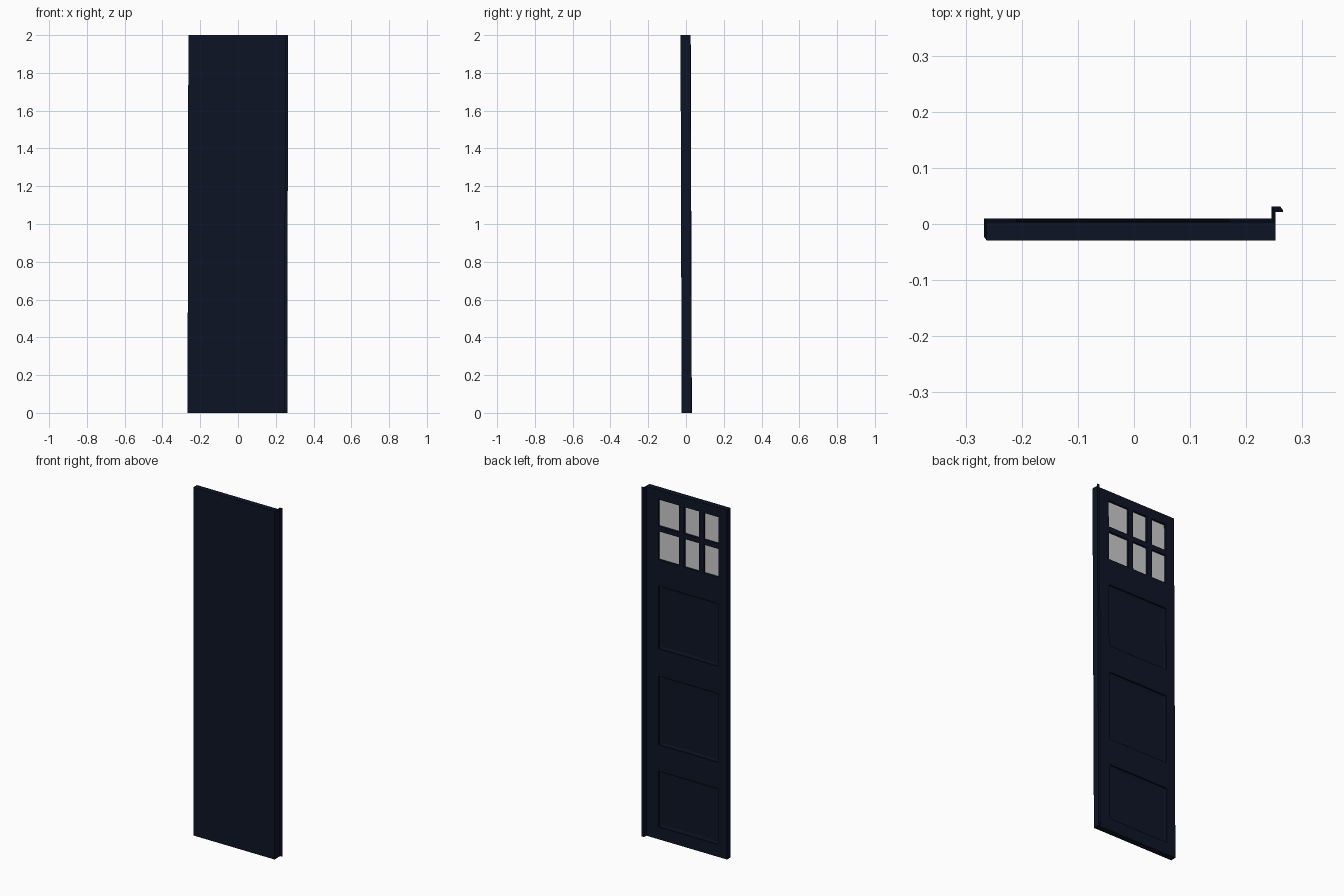
import bpy, bmesh

if "Cube" in bpy.data.objects:
    bpy.data.objects.remove(bpy.data.objects["Cube"])

FRONT, BACK = -0.026, 0.007
RECESS = 0.012

paint = bpy.data.materials.new("dark_navy_paint")
paint.diffuse_color = (0.004, 0.007, 0.019, 1)
paint.use_nodes = True
paint.node_tree.nodes["Principled BSDF"].inputs["Base Color"].default_value = paint.diffuse_color


def finish(bm, name, mat=None):
    """Lean the part very slightly, as the whole door does, and link it."""
    bmesh.ops.recalc_face_normals(bm, faces=bm.faces)
    for v in bm.verts:
        t = v.co.z - 1
        v.co.x += 0.0022 * t
        v.co.y -= 0.003 * t
    mesh = bpy.data.meshes.new(name)
    bm.to_mesh(mesh)
    bm.free()
    if mat:
        mesh.materials.append(mat)
    obj = bpy.data.objects.new(name, mesh)
    bpy.context.collection.objects.link(obj)
    return obj


# Door leaf: the back face is a grid of stiles, rails and glazing bars
xs = [-0.265, -0.21, -0.118, -0.086, 0.008, 0.038, 0.17, 0.25]
zs = [0, 0.07, 0.39, 0.54, 0.935, 1.09, 1.45, 1.60, 1.763, 1.792, 1.945, 2]
bm = bmesh.new()
grid = [[bm.verts.new((x, BACK, z)) for x in xs] for z in zs]
cell = {}
for r in range(len(zs) - 1):
    for c in range(len(xs) - 1):
        cell[r, c] = bm.faces.new((grid[r][c], grid[r + 1][c],
                                   grid[r + 1][c + 1], grid[r][c + 1]))

# Sides and plain front
rim = [e for e in bm.edges if e.is_boundary]
side = bmesh.ops.extrude_edge_only(bm, edges=rim)["geom"]
for v in side:
    if isinstance(v, bmesh.types.BMVert):
        v.co.y = FRONT
bmesh.ops.edgeloop_fill(bm, edges=[e for e in bm.edges if e.is_boundary])

# Six glazed openings
openings = [cell[r, c] for r in (7, 9) for c in (1, 3, 5)]
floors = bmesh.ops.extrude_discrete_faces(bm, faces=openings)["faces"]
for f in floors:
    for v in f.verts:
        v.co.y -= RECESS
bmesh.ops.delete(bm, geom=floors, context="FACES_ONLY")

# Three sunk panels with a stepped moulding
for r in (1, 3, 5):
    panel = bmesh.ops.dissolve_faces(
        bm, faces=[cell[r, c] for c in range(1, 6)])["region"][0]
    floor = bmesh.ops.extrude_discrete_faces(bm, faces=[panel])["faces"][0]
    for v in floor.verts:
        v.co.y -= 0.008
    bmesh.ops.inset_region(bm, faces=[floor], thickness=0.012, depth=0)
    for v in floor.verts:
        v.co.y -= 0.004
finish(bm, "door_leaf", paint)

# Glass sheet closing the openings
bm = bmesh.new()
bm.faces.new([bm.verts.new((x, BACK - RECESS, z)) for x, z in
              ((xs[1], zs[7]), (xs[1], zs[10]), (xs[6], zs[10]), (xs[6], zs[7]))])
glass = finish(bm, "window_panes")
for p in glass.data.polygons:
    if p.normal.y < 0:
        p.flip()

# Angled edge strip along the closing side
profile = [(0.247, 0.0065), (0.25, 0.0065), (0.25, 0.024),
           (0.263, 0.024), (0.263, 0.028), (0.247, 0.028)]
bm = bmesh.new()
base = bm.faces.new([bm.verts.new((x, y, 0)) for x, y in profile])
top = bmesh.ops.extrude_face_region(bm, geom=[base])["geom"]
for v in top:
    if isinstance(v, bmesh.types.BMVert):
        v.co.z = 2
finish(bm, "edge_strip", paint)
